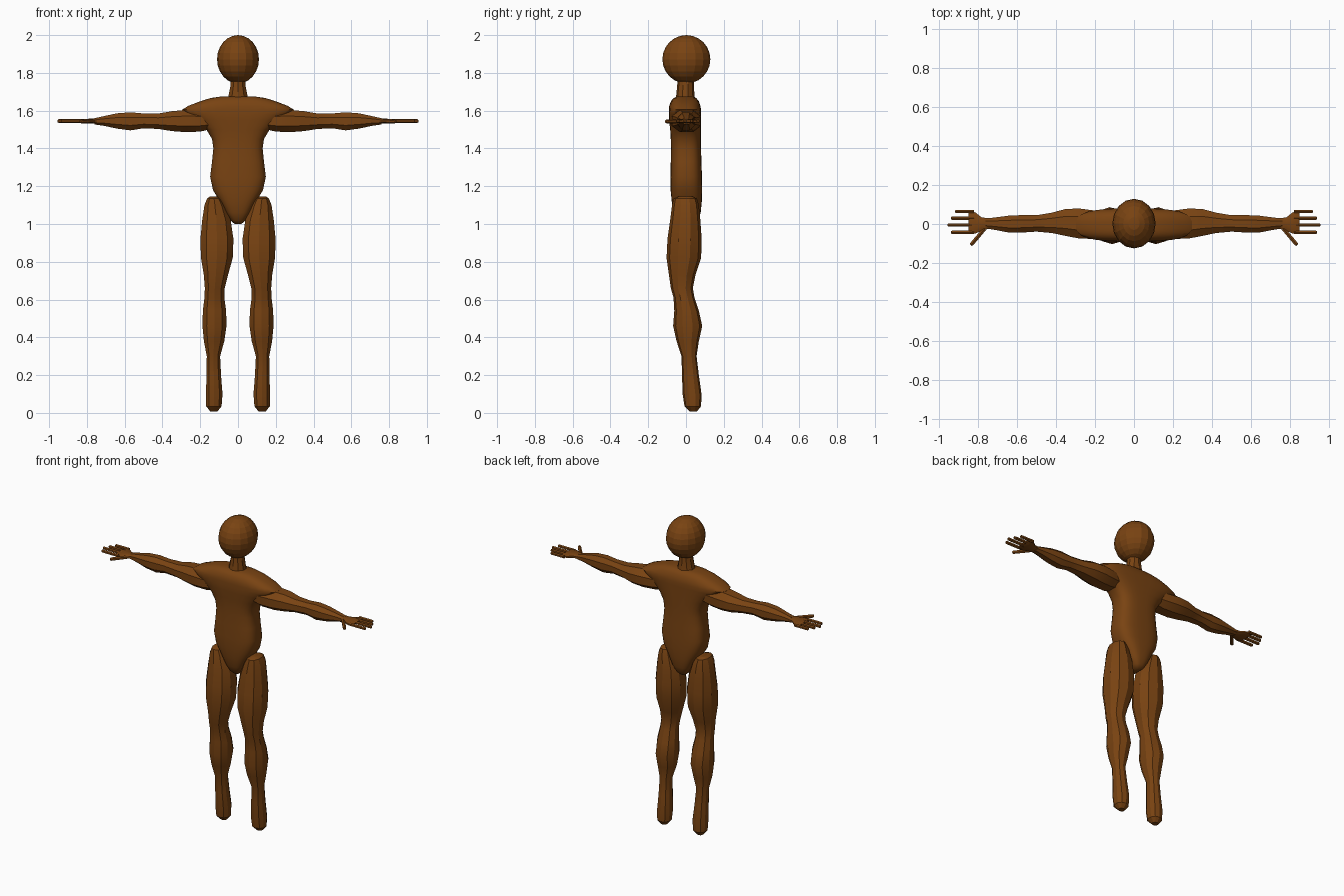
import bpy, bmesh, math
from mathutils import Vector

cube = bpy.data.objects.get("Cube")
if cube:
    bpy.data.objects.remove(cube, do_unlink=True)

brown = bpy.data.materials.new("warm_brown")
brown.use_nodes = True
brown.diffuse_color = (0.19, 0.056, 0.006, 1)
brown.node_tree.nodes["Principled BSDF"].inputs["Base Color"].default_value = brown.diffuse_color


def finish(name, bm, angle):
    """Turn a bmesh into a named, coloured and shaded object."""
    bmesh.ops.recalc_face_normals(bm, faces=bm.faces)
    mesh = bpy.data.meshes.new(name)
    bm.to_mesh(mesh)
    bm.free()
    mesh.materials.append(brown)
    obj = bpy.data.objects.new(name, mesh)
    bpy.context.collection.objects.link(obj)
    bpy.ops.object.select_all(action='DESELECT')
    bpy.context.view_layer.objects.active = obj
    obj.select_set(True)
    bpy.ops.object.shade_smooth_by_angle(angle=math.radians(angle))
    return obj


def loft(name, stations, sides, place, power=2.0, angle=25):
    """Skin rings given as (position, low a, high a, low b, high b)."""
    bm = bmesh.new()
    rings = []
    for pos, a0, a1, b0, b1 in stations:
        ring = []
        for i in range(sides):
            t = math.tau * (i + 0.5) / sides
            c, s = math.cos(t), math.sin(t)
            u = math.copysign(abs(c) ** (2 / power), c)
            v = math.copysign(abs(s) ** (2 / power), s)
            a = (a0 + a1) / 2 + u * (a1 - a0) / 2
            b = (b0 + b1) / 2 + v * (b1 - b0) / 2
            ring.append(bm.verts.new(place(pos, a, b)))
        rings.append(ring)
    for low, high in zip(rings, rings[1:]):
        for i in range(sides):
            j = (i + 1) % sides
            bm.faces.new((low[i], low[j], high[j], high[i]))
    bm.faces.new(rings[0])
    bm.faces.new(rings[-1])
    return finish(name, bm, angle)


def upright(pos, a, b):
    return (a, b, pos)


def rod(name, start, end, radius):
    """Finger: a thin six-sided rod between two points."""
    start, end = Vector(start), Vector(end)
    turn = (end - start).to_track_quat('Z', 'Y')
    length = (end - start).length

    def place(pos, a, b):
        return start + turn @ Vector((a, b, pos))

    tip = radius * 0.6
    loft(name, [(0, -radius, radius, -radius, radius),
                (length - tip, -radius, radius, -radius, radius),
                (length, -tip, tip, -tip, tip)], 6, place)


# Head
bm = bmesh.new()
bmesh.ops.create_uvsphere(bm, u_segments=16, v_segments=12, radius=1)
for v in bm.verts:
    v.co = (v.co.x * 0.111, v.co.y * 0.127 + 0.002, v.co.z * 0.128 + 1.872)
finish("head", bm, 10)

# Neck
loft("neck", [(1.64, -.06, .06, -.058, .052), (1.68, -.053, .053, -.052, .045),
              (1.73, -.042, .042, -.047, .042), (1.78, -.038, .038, -.043, .04)],
     10, upright)

# Torso: half width, front and back at each height
torso = [(1.0, .018, -.03, .045), (1.02, .04, -.05, .066), (1.06, .066, -.066, .078),
         (1.12, .097, -.076, .084), (1.18, .133, -.082, .086), (1.25, .148, -.083, .085),
         (1.33, .138, -.081, .082), (1.4, .131, -.08, .08), (1.45, .138, -.081, .08),
         (1.5, .168, -.084, .08), (1.55, .225, -.09, .08), (1.58, .27, -.091, .08),
         (1.605, .297, -.09, .08), (1.625, .265, -.089, .077), (1.65, .2, -.08, .068),
         (1.667, .145, -.066, .054), (1.675, .09, -.045, .035)]
loft("torso", [(z, -w, w, f, b) for z, w, f, b in torso], 28, upright, 3, 50)

# Limb profiles, drawn for the left side
leg = [(.008, .108, .148, .02, .058), (.035, .085, .17, -.008, .08), (.1, .08, .172, -.018, .082),
       (.2, .088, .168, -.021, .068), (.3, .093, .167, -.024, .056), (.38, .07, .183, -.05, .068),
       (.46, .058, .191, -.068, .086), (.54, .06, .189, -.062, .068), (.61, .07, .18, -.066, .045),
       (.66, .068, .178, -.08, .036), (.73, .05, .184, -.09, .05), (.82, .024, .2, -.103, .08),
       (.92, .02, .203, -.098, .083), (1.02, .035, .193, -.084, .076), (1.1, .065, .18, -.074, .068),
       (1.135, .088, .165, -.066, .058), (1.145, .11, .15, -.04, .035)]
arm = [(.14, -.07, .06, 1.5, 1.59), (.2, -.082, .074, 1.485, 1.605), (.28, -.08, .085, 1.482, 1.608),
       (.35, -.066, .082, 1.488, 1.601), (.42, -.05, .062, 1.5, 1.588), (.5, -.042, .048, 1.504, 1.588),
       (.57, -.047, .049, 1.492, 1.595), (.64, -.047, .046, 1.502, 1.589), (.71, -.033, .036, 1.518, 1.573),
       (.76, -.024, .03, 1.526, 1.561)]
palm = [(.74, -.024, .03, 1.53, 1.56), (.78, -.036, .035, 1.532, 1.558),
        (.81, -.05, .06, 1.533, 1.556), (.84, -.052, .072, 1.535, 1.554),
        (.848, -.045, .065, 1.539, 1.55)]
fingers = {"index": (-.043, .938), "middle": (-.005, .955), "ring": (.03, .938), "little": (.064, .916)}

for side, sign in (("left", 1), ("right", -1)):

    def leg_place(pos, a, b):
        return (sign * a, b, pos)

    def arm_place(pos, a, b):
        return (sign * pos, a, b)

    loft(side + "_leg", leg, 10, leg_place, 2.2)
    loft(side + "_arm", arm, 8, arm_place, 2.2)
    loft(side + "_palm", palm, 10, arm_place, 2.5)
    for finger, (y, tip) in fingers.items():
        rod(side + "_" + finger + "_finger", (sign * 0.82, y, 1.545), (sign * tip, y, 1.545), 0.01)
    rod(side + "_thumb", (sign * 0.765, -0.025, 1.545), (sign * 0.835, -0.108, 1.543), 0.011)
